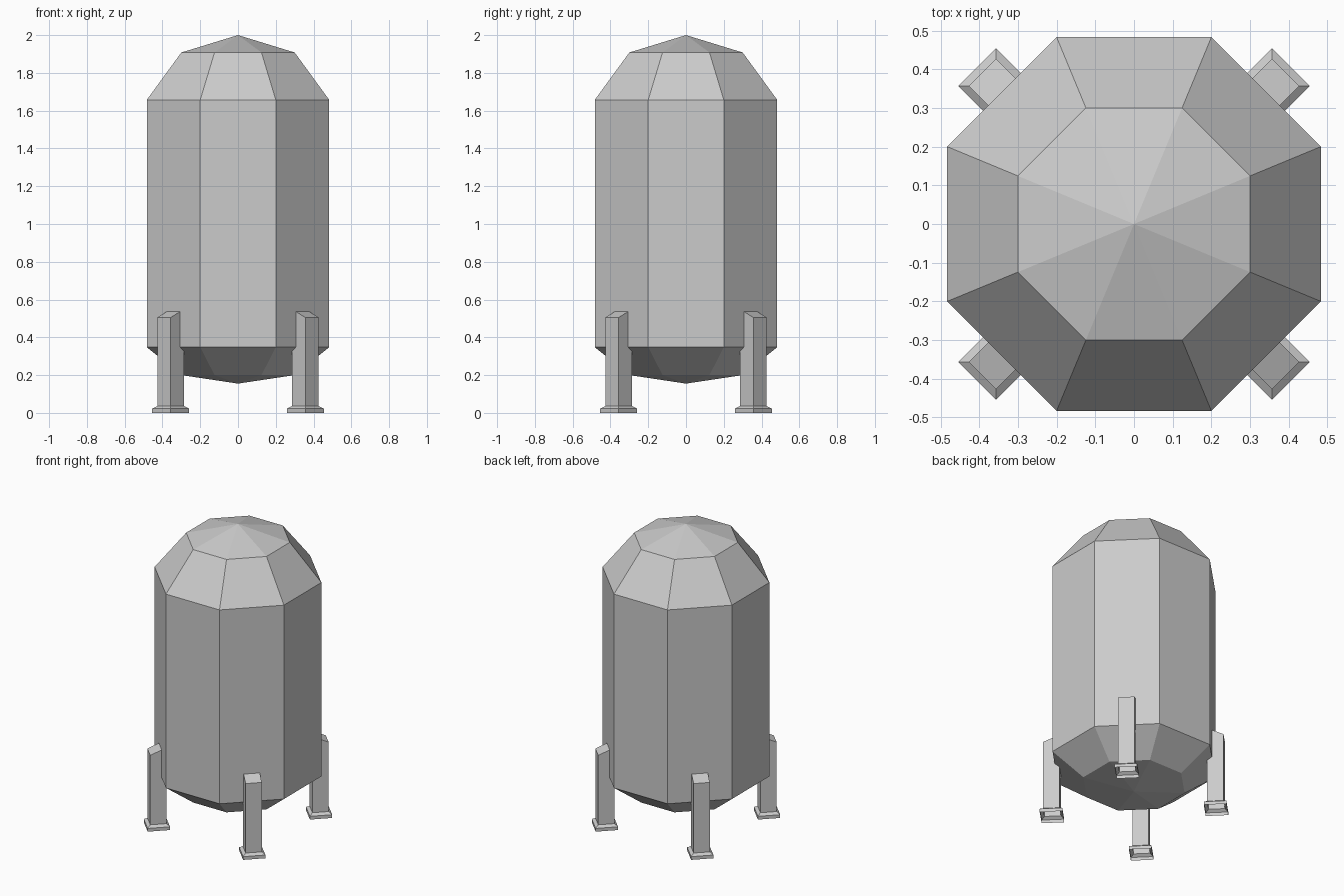
import bpy, bmesh
from math import pi, cos, sin
from mathutils import Matrix

if "Cube" in bpy.data.objects:
    bpy.data.objects.remove(bpy.data.objects["Cube"])


def ring(bm, sides, radius, z, phase, slope=0.0):
    # Polygon ring; slope raises the side facing -x
    pts = []
    for i in range(sides):
        a = phase + 2 * pi * i / sides
        x, y = radius * cos(a), radius * sin(a)
        pts.append(bm.verts.new((x, y, z - slope * x)))
    return pts


def bridge(bm, low, high):
    n = len(low)
    for i in range(n):
        j = (i + 1) % n
        bm.faces.new((low[i], low[j], high[j], high[i]))


def finish(bm, name):
    mesh = bpy.data.meshes.new(name)
    bm.to_mesh(mesh)
    bm.free()
    obj = bpy.data.objects.new(name, mesh)
    bpy.context.collection.objects.link(obj)
    return obj


# Octagonal tank body with faceted domed ends
k = 1 / cos(pi / 8)
bm = bmesh.new()
rings = [ring(bm, 8, r * k, z, pi / 8)
         for r, z in ((0.3, 0.2), (0.483, 0.348), (0.483, 1.657), (0.3, 1.908))]
for low, high in zip(rings, rings[1:]):
    bridge(bm, low, high)
bottom = bm.verts.new((0, 0, 0.155))
top = bm.verts.new((0, 0, 2.0))
for i in range(8):
    j = (i + 1) % 8
    bm.faces.new((rings[0][j], rings[0][i], bottom))
    bm.faces.new((rings[-1][i], rings[-1][j], top))
finish(bm, "tank_body")

# Four diagonal legs: hollow square post, flared foot, slanted top
for n in range(4):
    bm = bmesh.new()
    loops = [ring(bm, 4, 0.098, 0.0, pi / 4),
             ring(bm, 4, 0.098, 0.022, pi / 4),
             ring(bm, 4, 0.071, 0.036, pi / 4),
             ring(bm, 4, 0.071, 0.527, pi / 4, 0.44)]
    for low, high in zip(loops, loops[1:]):
        bridge(bm, low, high)
    bm.faces.new(loops[-1])
    leg = finish(bm, f"leg_{n + 1}")
    turn = Matrix.Rotation(pi / 4 + n * pi / 2, 4, 'Z')
    leg.data.transform(turn @ Matrix.Translation((0.504, 0, 0)))
